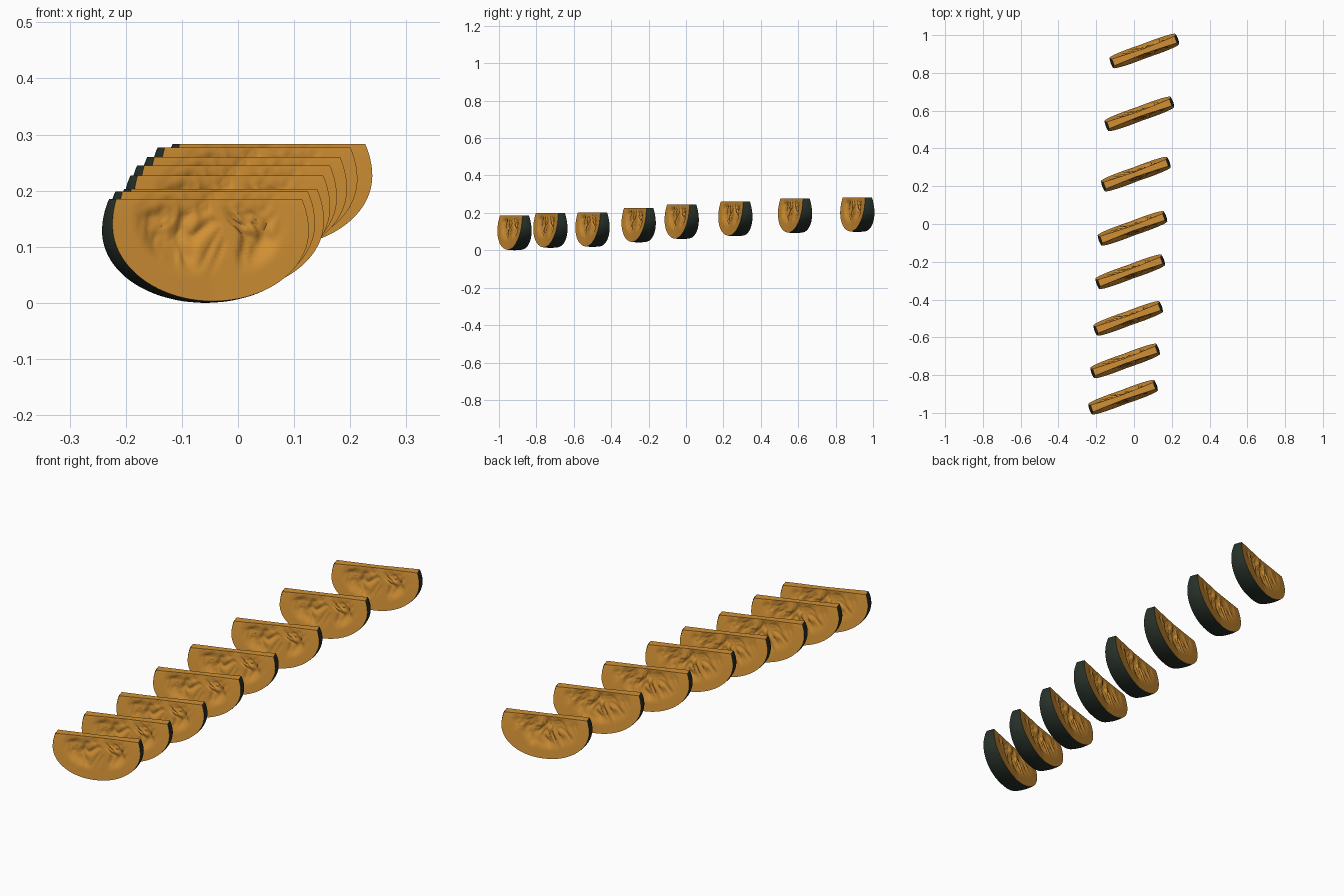
import bpy, bmesh, math
from mathutils import Vector, noise

if "Cube" in bpy.data.objects:
    bpy.data.objects.remove(bpy.data.objects["Cube"])

H, HALF = 0.182, 0.186          # slice height and half length
SEGS, RINGS, BAND = 84, 30, 6   # outline, radial and rind divisions


def material(name, color):
    m = bpy.data.materials.new(name)
    m.diffuse_color = color
    m.use_nodes = True
    m.node_tree.nodes["Principled BSDF"].inputs["Base Color"].default_value = m.diffuse_color
    return m


flesh = material("orange_flesh", (0.64, 0.28, 0.035, 1))
rind = material("dark_green_rind", (0.02, 0.03, 0.022, 1))


def clamp(v):
    return max(0.0, min(1.0, v))


# Half-moon outline, widest a little below the straight top
def outline(i):
    over = math.asin(0.325)
    t = -over + (math.pi + 2 * over) * i / SEGS
    s = math.sin(t)
    return -HALF * math.cos(t), 0.13 - (0.13 if s > 0 else 0.16) * s


# The wedge is thin along the top ridge and thick at the rind
def half_thickness(x, z):
    d = clamp((H - z) / H)
    return 0.013 + 0.006 * abs(x) / HALF + 0.025 * d ** 0.85


# Scooped seed hollow with vertical stringy creases
def hollow(x, z, r, side):
    m = clamp((0.80 - r) / 0.22)
    m = m * m * (3 - 2 * m) * clamp((H - z) / 0.03)
    warp = noise.noise(Vector((x * 14, z * 14, 7 * side)))
    p = Vector((x * 26 + warp * 0.8, z * 13 + warp * 0.8, 3.3 * side + 11))
    n = noise.noise(p)
    crease = 1 - abs(noise.noise(p * 1.7 + Vector((5, 2, 0)))) * 2.5
    return m * 0.016 * clamp(0.25 + 0.9 * n + 0.3 * crease)


def face_point(i, j, side):
    px, pz = outline(i)
    r = j / RINGS
    x, z = px * r, H + (pz - H) * r
    return Vector((x, side * (half_thickness(x, z) - hollow(x, z, r, side)), z))


# Join a grid of points with quads
def add_grid(bm, rows, mat):
    vs = [[bm.verts.new(p) for p in row] for row in rows]
    for a, b in zip(vs, vs[1:]):
        for k in range(len(a) - 1):
            f = bm.faces.new((a[k], a[k + 1], b[k + 1], b[k]))
            f.material_index = mat
            f.smooth = True


def slice_mesh():
    bm = bmesh.new()
    # Two cut flesh faces
    for side in (-1, 1):
        add_grid(bm, [[face_point(i, j, side) for i in range(SEGS + 1)]
                      for j in range(RINGS + 1)], 0)
    # Flat ridge strip along the top
    for i in (0, SEGS):
        add_grid(bm, [[face_point(i, j, s) for j in range(RINGS + 1)]
                      for s in (-1, 1)], 0)
    # Rind band, slightly bulged between the two faces
    rows = []
    for k in range(BAND + 1):
        w = 2 * k / BAND - 1
        row = []
        for i in range(SEGS + 1):
            x, z = outline(i)
            # keep the top ends level and the lowest point unbulged
            g = 1 - 0.02 * (1 - w * w) * -1
            row.append(Vector((x * g, w * half_thickness(x, z),
                               z - 0.003 * (1 - w * w) * clamp((H - z) / 0.05))))
        rows.append(row)
    # Let the top strip ends meet the rind cleanly
    for row in rows:
        for i in (0, SEGS):
            row[i].x, row[i].z = outline(i)
    add_grid(bm, rows, 1)
    # Close the small end edges between strip and band
    bmesh.ops.remove_doubles(bm, verts=bm.verts, dist=0.00005)
    gaps = [e for e in bm.edges if e.is_boundary]
    if gaps:
        bmesh.ops.holes_fill(bm, edges=gaps, sides=0)
    bmesh.ops.recalc_face_normals(bm, faces=bm.faces)
    # Crisp edge where flesh meets rind and along the ridge
    for e in bm.edges:
        if len(e.link_faces) == 2:
            a, b = e.link_faces
            e.smooth = (a.material_index == b.material_index
                        and e.calc_face_angle(0) < math.radians(50))
    bmesh.ops.translate(bm, verts=bm.verts,
                        vec=(0, 0, -min(v.co.z for v in bm.verts)))
    me = bpy.data.meshes.new("pumpkin_slice")
    bm.to_mesh(me)
    bm.free()
    me.materials.append(flesh)
    me.materials.append(rind)
    return me


# Row of slices rising toward the back
places = [(-0.058, -0.917, 0.0), (-0.047, -0.725, 0.013), (-0.031, -0.500, 0.018),
          (-0.020, -0.253, 0.042), (-0.008, -0.023, 0.060), (0.010, 0.264, 0.075),
          (0.0285, 0.583, 0.092), (0.055, 0.916, 0.098)]
mesh = slice_mesh()
for n, loc in enumerate(places, 1):
    ob = bpy.data.objects.new(f"pumpkin_slice_{n}", mesh)
    bpy.context.collection.objects.link(ob)
    ob.location = loc
    ob.rotation_euler.z = math.radians(20)
